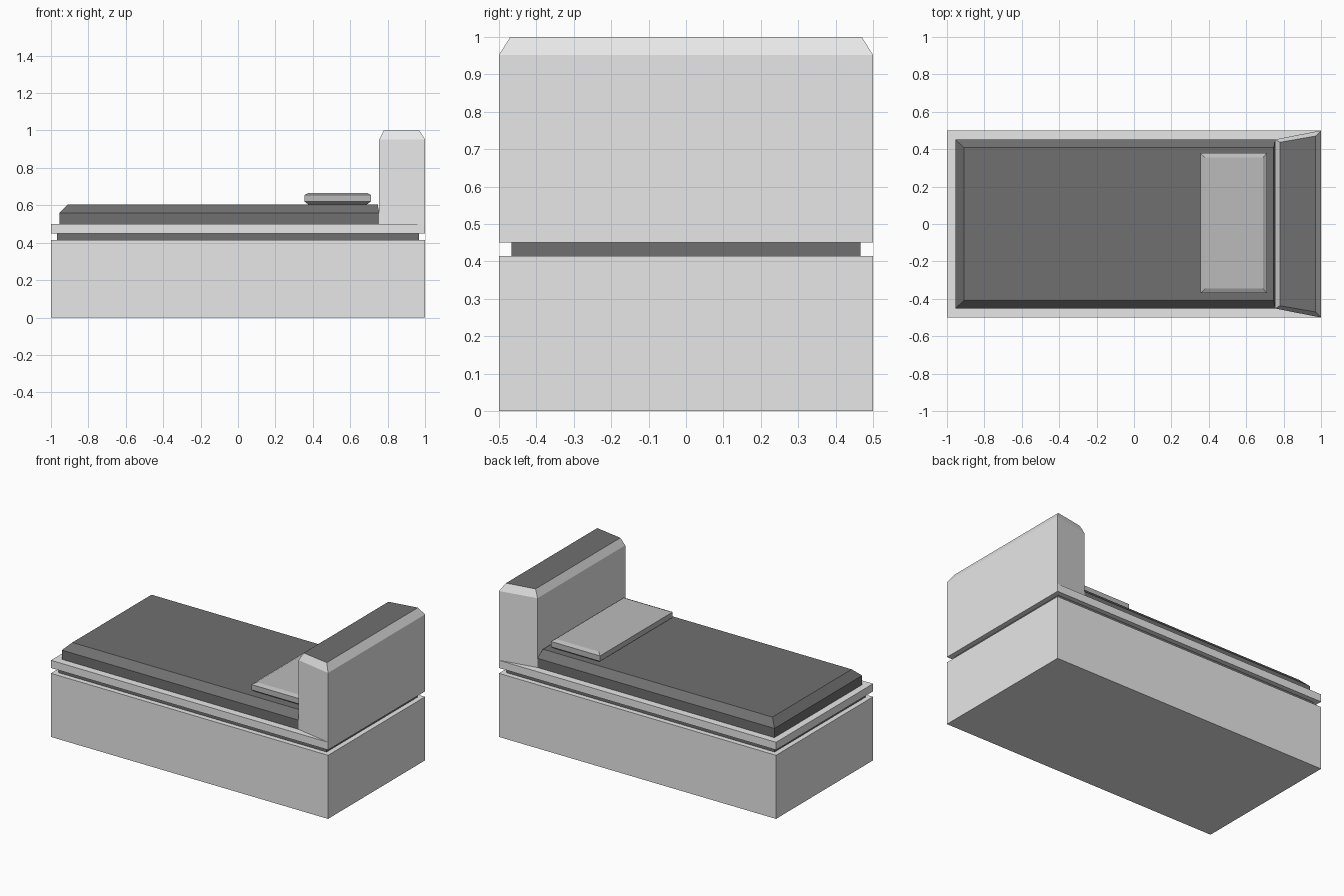
import bpy, bmesh

if "Cube" in bpy.data.objects:
    bpy.data.objects.remove(bpy.data.objects["Cube"])


def material(name, value):
    m = bpy.data.materials.new(name)
    m.diffuse_color = (value, value, value, 1)
    m.use_nodes = True
    m.node_tree.nodes["Principled BSDF"].inputs["Base Color"].default_value = m.diffuse_color
    return m


light = material("light grey", 0.80)
dark = material("dark grey", 0.163)
mid = material("mid grey", 0.50)


def loft(name, layers, mat, top_mat=None):
    """Stack four-sided rings (x0, x1, half width at x0, half width at x1, z)."""
    bm = bmesh.new()
    rings = []
    for x0, x1, w0, w1, z in layers:
        pts = ((x0, -w0), (x1, -w1), (x1, w1), (x0, w0))
        rings.append([bm.verts.new((x, y, z)) for x, y in pts])
    bm.faces.new(rings[0][::-1])
    for a, b in zip(rings, rings[1:]):
        for i in range(4):
            j = (i + 1) % 4
            bm.faces.new((a[i], a[j], b[j], b[i]))
    top = bm.faces.new(rings[-1])
    if top_mat:
        top.material_index = 1
    bmesh.ops.recalc_face_normals(bm, faces=bm.faces)
    me = bpy.data.meshes.new(name)
    bm.to_mesh(me)
    bm.free()
    me.materials.append(mat)
    if top_mat:
        me.materials.append(top_mat)
    ob = bpy.data.objects.new(name, me)
    bpy.context.collection.objects.link(ob)
    return ob


def box(name, x, y, z0, z1, mat):
    return loft(name, [(-x, x, y, y, z0), (-x, x, y, y, z1)], mat)


# Base block, dark recessed gap and upper slab
box("base", 1.0, 0.5, 0.0, 0.415, light)
box("recess", 0.967, 0.467, 0.415, 0.45, dark)
box("bed_slab", 1.0, 0.5, 0.45, 0.5, light)

# Mattress with chamfered upper edges, butted against the headboard
loft("mattress", [(-0.955, 0.755, 0.452, 0.452, 0.5),
                  (-0.955, 0.755, 0.452, 0.452, 0.56),
                  (-0.91, 0.747, 0.408, 0.408, 0.605)], dark)

# Headboard, wider at the back, chamfered, with a dark top
loft("headboard", [(0.755, 1.0, 0.452, 0.5, 0.5),
                   (0.755, 1.0, 0.452, 0.5, 0.952),
                   (0.78, 0.97, 0.437, 0.47, 1.0)], light, dark)

# Pillow, chamfered above and below
pillow = loft("pillow", [(0.375, 0.69, 0.355, 0.355, 0.605),
                         (0.355, 0.71, 0.375, 0.375, 0.62),
                         (0.355, 0.71, 0.375, 0.375, 0.655),
                         (0.38, 0.69, 0.35, 0.35, 0.667)], mid)
pillow.location.y = 0.005
